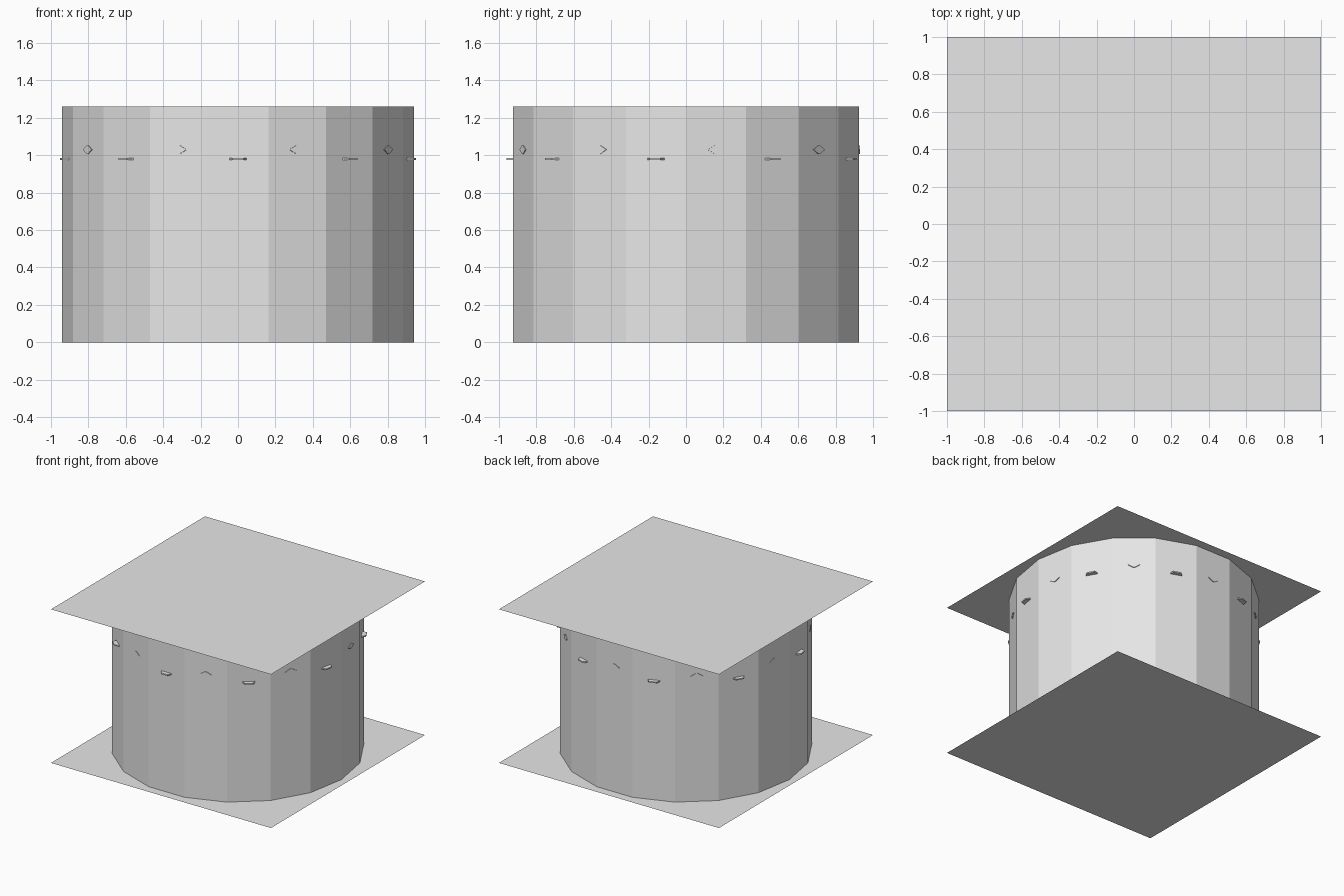
import bpy
import bmesh
from math import radians
from mathutils import Matrix

cube = bpy.data.objects.get("Cube")
if cube:
    bpy.data.objects.remove(cube, do_unlink=True)

HEIGHT = 1.262
SIDES = 18
RADIUS = 0.94
APOTHEM = 0.926

grey = bpy.data.materials.new("plain_grey")
grey.use_nodes = True
grey.diffuse_color = (0.8, 0.8, 0.8, 1)
grey.node_tree.nodes["Principled BSDF"].inputs["Base Color"].default_value = (0.8, 0.8, 0.8, 1)


def finish(name, bm):
    """Turn a bmesh into a flat shaded grey object."""
    mesh = bpy.data.meshes.new(name)
    bm.to_mesh(mesh)
    bm.free()
    mesh.materials.append(grey)
    obj = bpy.data.objects.new(name, mesh)
    bpy.context.collection.objects.link(obj)
    return obj


def square_sheet(name, z):
    bm = bmesh.new()
    bmesh.ops.create_grid(bm, x_segments=1, y_segments=1, size=1,
                          matrix=Matrix.Translation((0, 0, z)))
    finish(name, bm)


def wall(name, radius, inward=False):
    """Open faceted tube between the two sheets."""
    bm = bmesh.new()
    bmesh.ops.create_cone(bm, cap_ends=False, segments=SIDES, radius1=radius,
                          radius2=radius, depth=HEIGHT,
                          matrix=Matrix.Translation((0, 0, HEIGHT / 2))
                          @ Matrix.Rotation(radians(90), 4, "Z"))
    # Keep a corner of the polygon exactly on the x axis
    if not any(abs(v.co.y) < 0.001 for v in bm.verts):
        bmesh.ops.rotate(bm, verts=bm.verts,
                         matrix=Matrix.Rotation(radians(180 / SIDES), 3, "Z"))
    if inward:
        bmesh.ops.reverse_faces(bm, faces=bm.faces)
    finish(name, bm)


def tab(name, angle, z, half_height, flat_top, level):
    """Thin pointed plate on one wall facet, upright or lying level."""
    bm = bmesh.new()
    w, h, t = 0.046, half_height, 0.005
    outline = [(w, 0), (flat_top, h), (-flat_top, h),
               (-w, 0), (-flat_top, -h), (flat_top, -h)]
    face = bm.faces.new([bm.verts.new((x, y, -t)) for x, y in outline])
    new = bmesh.ops.extrude_face_region(bm, geom=[face])["geom"]
    bmesh.ops.translate(bm, vec=(0, 0, 2 * t),
                        verts=[g for g in new if isinstance(g, bmesh.types.BMVert)])
    bmesh.ops.recalc_face_normals(bm, faces=bm.faces)
    # Stand the plate up against the facet, facing outward along x
    upright = Matrix(((0, 0, 1, 0), (1, 0, 0, 0), (0, 1, 0, 0), (0, 0, 0, 1)))
    tilt = Matrix.Rotation(radians(90), 4, "X") if level else Matrix.Identity(4)
    bm.transform(Matrix.Rotation(radians(angle), 4, "Z")
                 @ Matrix.Translation((APOTHEM, 0, z)) @ upright @ tilt)
    finish(name, bm)


# Square sheets above and below
square_sheet("bottom_sheet", 0)
square_sheet("top_sheet", HEIGHT)

# Outer wall and concealed inner wall
wall("outer_wall", RADIUS)
wall("inner_wall", 0.7, inward=True)

# Upright and level tabs alternate around the facets
for i in range(SIDES // 2):
    tab(f"upright_tab_{i + 1}", 10 + 40 * i, 1.03, 0.022, 0.008, False)
    tab(f"level_tab_{i + 1}", 30 + 40 * i, 0.98, 0.034, 0.03, True)
